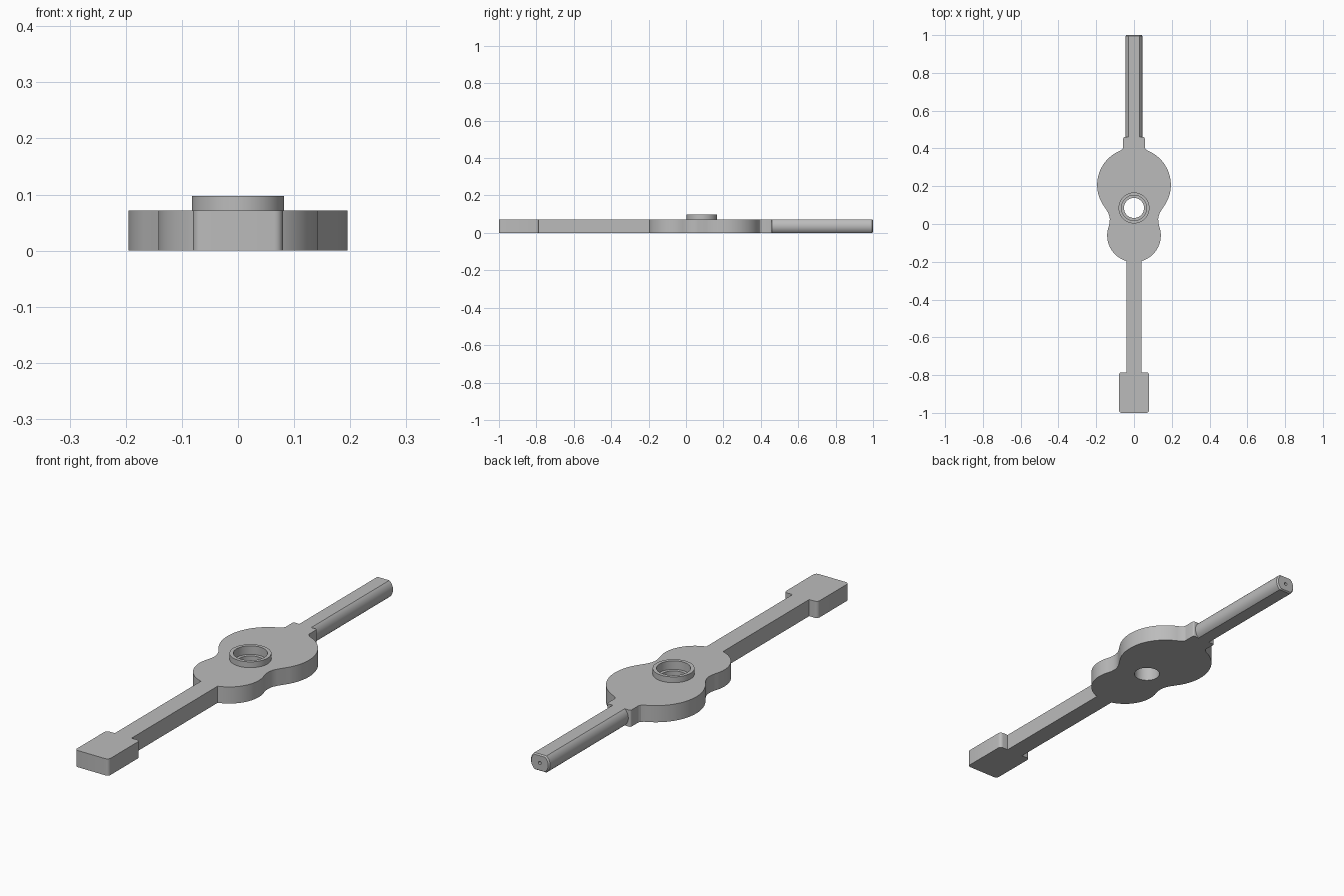
import bpy, bmesh
from math import sin, cos, radians, pi, asin
from mathutils import Matrix

cube = bpy.data.objects.get("Cube")
if cube:
    bpy.data.objects.remove(cube)

THICK, HOLE_Y = 0.072, 0.085

steel = bpy.data.materials.new("plain_grey")
steel.use_nodes = True
grey = (0.5, 0.5, 0.5, 1)
steel.diffuse_color = grey
steel.node_tree.nodes["Principled BSDF"].inputs["Base Color"].default_value = grey


def finish(name, bm):
    bmesh.ops.recalc_face_normals(bm, faces=bm.faces)
    mesh = bpy.data.meshes.new(name)
    bm.to_mesh(mesh)
    bm.free()
    mesh.materials.append(steel)
    obj = bpy.data.objects.new(name, mesh)
    bpy.context.collection.objects.link(obj)
    return obj


def arc(cx, cy, r, start, end, steps):
    angles = [radians(start + (end - start) * i / steps) for i in range(steps + 1)]
    return [(cx + r * cos(a), cy + r * sin(a)) for a in angles]


def loft(name, sections):
    """Skin a stack of matching closed sections and cap both ends."""
    bm = bmesh.new()
    rings = [[bm.verts.new(p) for p in s] for s in sections]
    n = len(rings[0])
    for a, b in zip(rings, rings[1:]):
        for i in range(n):
            j = (i + 1) % n
            bm.faces.new((a[i], a[j], b[j], b[i]))
    bm.faces.new(rings[0])
    bm.faces.new(rings[-1])
    return finish(name, bm)


def cylinder(name, r, z0, z1):
    ring = arc(0, HOLE_Y, r, 0, 360, 64)[:-1]
    return loft(name, [[(x, y, z) for x, y in ring] for z in (z0, z1)])


def boolean(target, tool, operation):
    mod = target.modifiers.new(operation.lower(), 'BOOLEAN')
    mod.operation, mod.object, mod.solver = operation, tool, 'EXACT'
    bpy.context.view_layer.objects.active = target
    bpy.ops.object.modifier_apply(modifier=mod.name)
    bpy.data.objects.remove(tool)


# Flat body: one half outline from the front block to the rear collar, mirrored
half = arc(0.065, -0.985, 0.015, -90, 0, 5)            # front block corners
half += arc(0.065, -0.8, 0.015, 0, 90, 5)
half += [(0.04, -0.785)]                               # narrow bar
half += arc(0, -0.06, 0.142, -73.6, 20, 24)            # small lobe
half += [(0.129, 0.008), (0.128, 0.028), (0.132, 0.048), (0.14, 0.065)]
half += arc(0, 0.207, 0.195, -30, 68, 30)              # large lobe
half += [(0.062, 0.396), (0.057, 0.406)]
half += arc(0.049, 0.452, 0.008, 0, 90, 4)             # collar
outline = half + [(-x, y) for x, y in reversed(half)]
body = loft("pivot_arm_body", [[(x, y, z) for x, y in outline] for z in (0, THICK)])

# Raised boss with a counterbored through hole
boolean(body, cylinder("boss", 0.082, 0.05, 0.097), 'UNION')
boolean(body, cylinder("counterbore", 0.067, 0.06, 0.15), 'DIFFERENCE')
boolean(body, cylinder("bore", 0.053, -0.05, 0.15), 'DIFFERENCE')

# Rear rod: round bar with flats above and below, chamfered at its end
RAD = 0.046
flat = asin(THICK / 2 / RAD) * 180 / pi
profile = arc(0, 0, RAD, -flat, flat, 16) + arc(0, 0, RAD, 180 - flat, 180 + flat, 16)
rod = loft("rear_rod", [[(x * s, y, THICK / 2 + z * s) for x, z in profile]
                        for y, s in ((0.44, 1), (0.994, 1), (1.0, 0.88))])

# Small centre hole in the rod end
bm = bmesh.new()
bmesh.ops.create_cone(bm, cap_ends=True, segments=16, radius1=0.007, radius2=0.007,
                      depth=0.06, matrix=Matrix.Translation((0, 1, THICK / 2))
                      @ Matrix.Rotation(pi / 2, 4, 'X'))
boolean(rod, finish("centre_hole", bm), 'DIFFERENCE')

# Smooth curved walls, keep edges crisp
for obj in (body, rod):
    bpy.ops.object.select_all(action='DESELECT')
    obj.select_set(True)
    bpy.context.view_layer.objects.active = obj
    bpy.ops.object.shade_smooth_by_angle(angle=radians(25))
